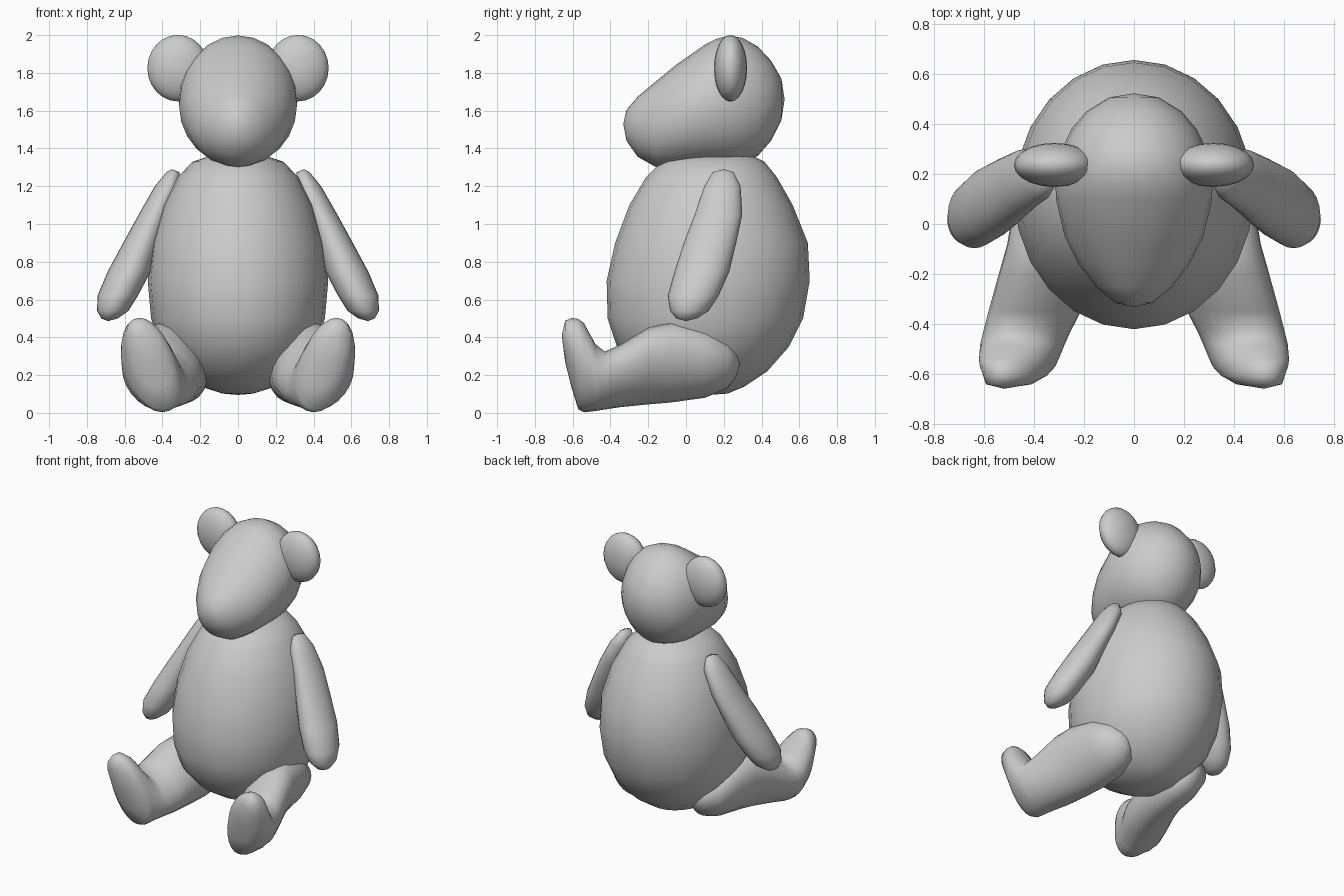
import bpy, bmesh
from math import cos, sin, tau
from mathutils import Vector as V

SEG = 24


def loft(name, start, rings, end, side=1):
    """Skin elliptical rings (centre, u, v) between two end poles."""
    bm = bmesh.new()

    def vert(p):
        return bm.verts.new((p.x * side, p.y, p.z))

    loops = [[vert(c + u * cos(tau * i / SEG) + v * sin(tau * i / SEG))
              for i in range(SEG)] for c, u, v in rings]
    a, b = vert(V(start)), vert(V(end))
    for i in range(SEG):
        j = (i + 1) % SEG
        bm.faces.new((a, loops[0][i], loops[0][j]))
        bm.faces.new((b, loops[-1][j], loops[-1][i]))
        for p, q in zip(loops, loops[1:]):
            bm.faces.new((p[i], q[i], q[j], p[j]))
    bmesh.ops.recalc_face_normals(bm, faces=bm.faces)
    for f in bm.faces:
        f.smooth = True
    me = bpy.data.meshes.new(name)
    bm.to_mesh(me)
    bm.free()
    ob = bpy.data.objects.new(name, me)
    bpy.context.collection.objects.link(ob)
    return ob


# body: z, y front, y back, half width
body = [(.102, 0, .22, .08), (.14, -.12, .31, .2), (.22, -.25, .43, .31),
        (.35, -.365, .545, .41), (.5, -.415, .62, .46), (.7, -.42, .655, .478),
        (.9, -.375, .645, .458), (1.1, -.3, .565, .398), (1.25, -.21, .48, .318),
        (1.33, -.13, .415, .24), (1.367, -.03, .34, .13)]
loft("body", (0, .12, .095),
     [(V((0, (f + b) / 2, z)), V((w, 0, 0)), V((0, (b - f) / 2, 0))) for z, f, b, w in body],
     (0, .16, 1.373))

# head with muzzle: y, z low, z high, half width
head = [(-.315, 1.44, 1.605, .075), (-.255, 1.355, 1.675, .148), (-.16, 1.302, 1.755, .222),
        (-.05, 1.30, 1.845, .277), (.1, 1.305, 1.95, .312), (.16, 1.305, 1.98, .313),
        (.23, 1.31, 1.998, .308), (.3, 1.325, 1.985, .288),
        (.38, 1.36, 1.94, .25), (.45, 1.44, 1.865, .19), (.505, 1.55, 1.77, .1)]
loft("head", (0, -.332, 1.53),
     [(V((0, y, (l + h) / 2)), V((w, 0, 0)), V((0, 0, (h - l) / 2))) for y, l, h, w in head],
     (0, .522, 1.66))

# arm: z, x centre, y centre, x radius, y radius
arm = [(1.275, .345, .197, .034, .055), (1.2, .372, .193, .068, .096),
       (1.05, .443, .172, .083, .126), (.9, .51, .127, .098, .139),
       (.75, .575, .085, .114, .145), (.62, .637, .038, .107, .135),
       (.54, .663, .018, .083, .102), (.5, .68, .003, .044, .055)]

# leg and upturned foot: y, x centre, x radius, z low, z high
leg = [(.27, .3, .05, .2, .31), (.22, .31, .115, .13, .375), (.1, .315, .155, .08, .445),
       (-.08, .335, .163, .055, .478), (-.2, .36, .173, .045, .452), (-.35, .397, .18, .03, .36),
       (-.43, .428, .17, .018, .325), (-.48, .445, .163, .01, .365),
       (-.54, .46, .149, .003, .475), (-.57, .465, .139, .018, .497),
       (-.605, .475, .12, .13, .503), (-.64, .5, .087, .27, .488)]
LEAN = .25

for side, label in ((1, "left"), (-1, "right")):
    loft(label + "_arm", (.35, .2, 1.29),
         [(V((x, y, z)), V((rx, 0, 0)), V((0, ry, 0))) for z, x, y, rx, ry in arm],
         (.688, 0, .486), side)
    loft(label + "_leg", (.3, .285, .26),
         [(V((x, y, (l + h) / 2)), V((r, 0, 0)), V((LEAN, 0, 1)) * ((h - l) / 2))
          for y, x, r, l, h in leg],
         (.52, -.658, .41), side)
    # ear: flattened ball
    bpy.ops.mesh.primitive_uv_sphere_add(segments=20, ring_count=12, radius=1,
                                         location=(.318 * side, .236, 1.825))
    ear = bpy.context.object
    ear.name = label + "_ear"
    ear.scale = (.162, .088, .176)
    bpy.ops.object.shade_smooth()
